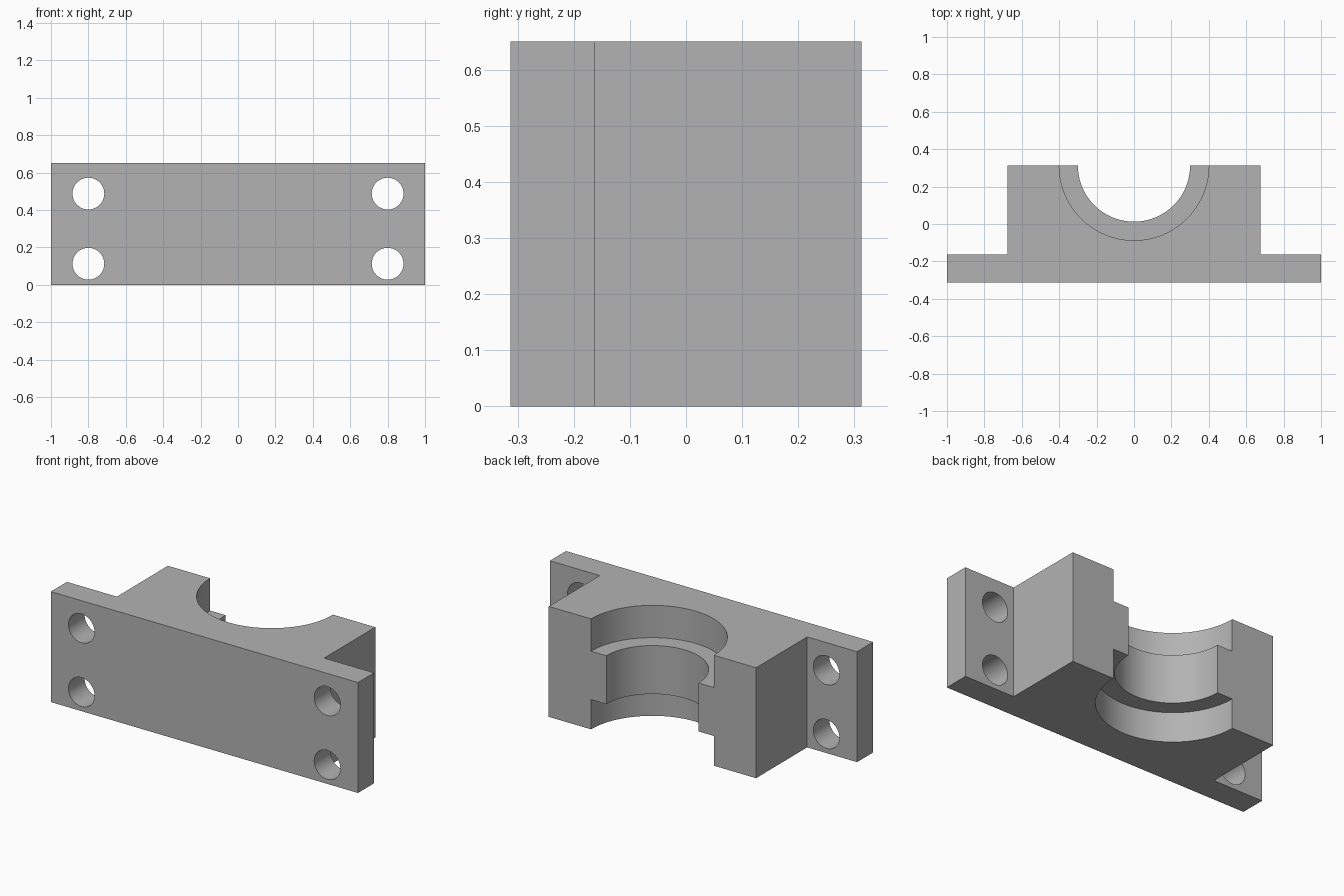
import bpy
import bmesh
from math import radians

cube = bpy.data.objects.get("Cube")
if cube:
    bpy.data.objects.remove(cube, do_unlink=True)

# Overall dimensions
HEIGHT = 0.65
BACK = 0.3125
PLATE_BACK = -0.1625
BLOCK_HALF = 0.675
LIP_LOW, LIP_HIGH = 0.175, 0.46

grey = bpy.data.materials.new("plain grey")
grey.use_nodes = True
colour = (0.45, 0.45, 0.45, 1)
grey.diffuse_color = colour
grey.node_tree.nodes["Principled BSDF"].inputs["Base Color"].default_value = colour


def extruded(name, outline, height):
    """Solid made by raising a closed outline along z."""
    bm = bmesh.new()
    face = bm.faces.new([bm.verts.new((x, y, 0)) for x, y in outline])
    raised = bmesh.ops.extrude_face_region(bm, geom=[face])["geom"]
    verts = [v for v in raised if isinstance(v, bmesh.types.BMVert)]
    bmesh.ops.translate(bm, verts=verts, vec=(0, 0, height))
    bmesh.ops.recalc_face_normals(bm, faces=bm.faces)
    mesh = bpy.data.meshes.new(name)
    bm.to_mesh(mesh)
    bm.free()
    obj = bpy.data.objects.new(name, mesh)
    bpy.context.collection.objects.link(obj)
    obj.data.materials.append(grey)
    return obj


def drill(body, radius, depth, location, rotation=(0, 0, 0), sides=96):
    """Cut a round hole and discard the cutter."""
    bpy.ops.mesh.primitive_cylinder_add(vertices=sides, radius=radius, depth=depth,
                                        location=location, rotation=rotation)
    cutter = bpy.context.object
    cutter.name = "hole_cutter"
    cutter.hide_render = True
    cutter.data.materials.append(grey)
    mod = body.modifiers.new("hole", 'BOOLEAN')
    mod.operation = 'DIFFERENCE'
    mod.solver = 'EXACT'
    mod.object = cutter
    bpy.context.view_layer.objects.active = body
    bpy.ops.object.modifier_apply(modifier=mod.name)
    bpy.data.objects.remove(cutter, do_unlink=True)


# Flanged block, mirrored from one half of its plan outline
half = [(1, -BACK), (1, PLATE_BACK), (BLOCK_HALF, PLATE_BACK), (BLOCK_HALF, BACK)]
outline = half + [(-x, y) for x, y in reversed(half)]
body = extruded("bearing_block", outline, HEIGHT)

# Half-round bore, with a wider recess at both ends leaving a lip between
drill(body, 0.3, 2, (0, BACK, HEIGHT / 2))
drill(body, 0.4, 1, (0, BACK, LIP_HIGH + 0.5))
drill(body, 0.4, 1, (0, BACK, LIP_LOW - 0.5))

# Four bolt holes through the flanges
for x in (-0.8, 0.8):
    for z in (0.1125, 0.4875):
        drill(body, 0.085, 0.5, (x, -0.25, z), (radians(90), 0, 0), 64)

# Smooth hole walls, sharp corners
bpy.ops.object.select_all(action='DESELECT')
body.select_set(True)
bpy.context.view_layer.objects.active = body
bpy.ops.object.shade_smooth_by_angle(angle=radians(30))
